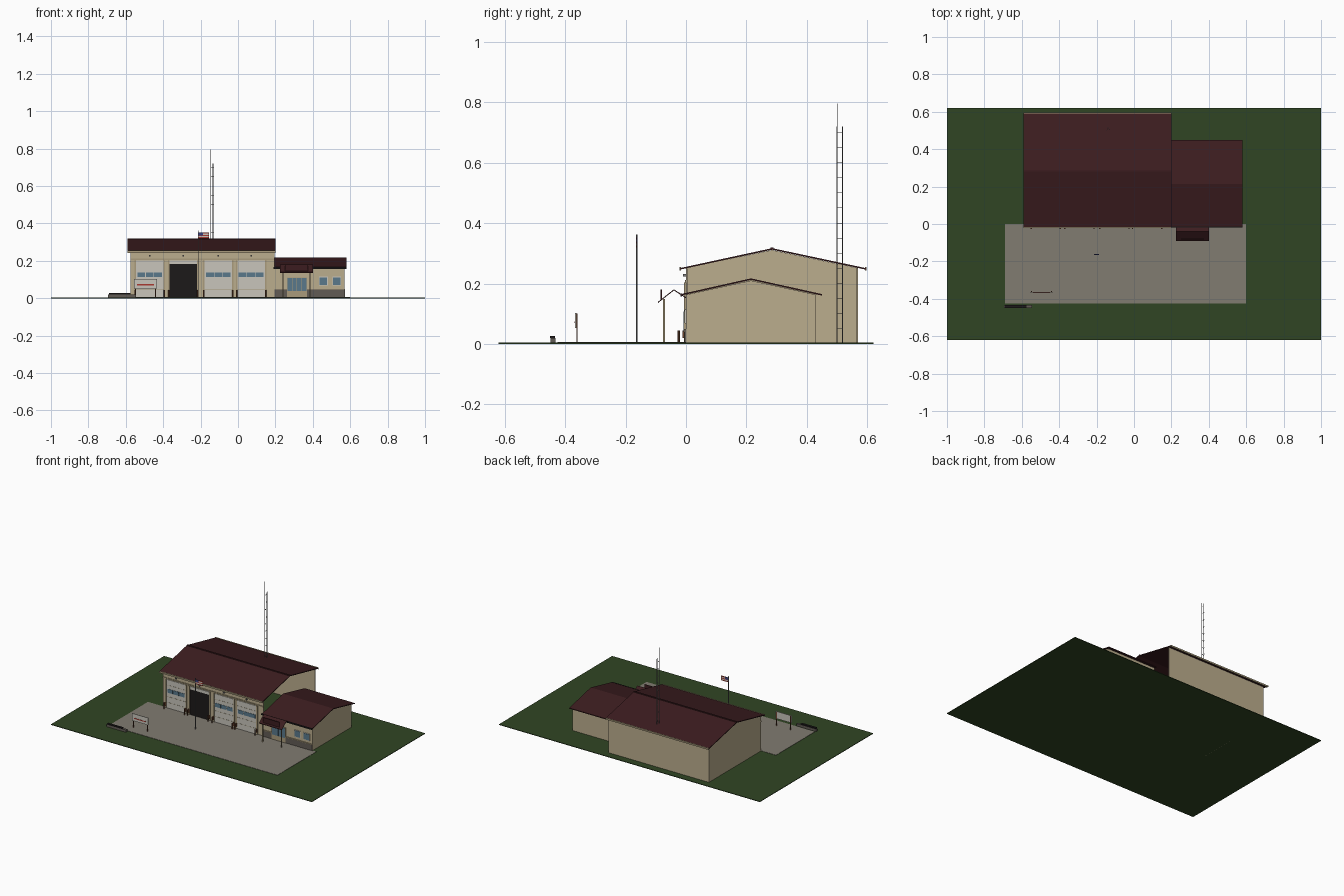
import bpy, bmesh
from mathutils import Vector

if "Cube" in bpy.data.objects:
    bpy.data.objects.remove(bpy.data.objects["Cube"])


def material(name, r, g, b):
    m = bpy.data.materials.new(name)
    m.use_nodes = True
    m.diffuse_color = (r, g, b, 1)
    m.node_tree.nodes["Principled BSDF"].inputs["Base Color"].default_value = (r, g, b, 1)
    return m


GRASS = material("grass", .03, .06, .017)
PAVING = material("paving", .22, .2, .165)
WALL = material("wall", .5, .42, .27)
TRIM = material("trim", .4, .33, .2)
ROOF = material("roof", .045, .012, .014)
DARK = material("dark", .012, .01, .01)
PANEL = material("panel", .58, .56, .5)
GLASS = material("glass", .1, .19, .26)
STONE = material("stone", .12, .105, .09)
METAL = material("metal", .2, .2, .2)
RED = material("red", .4, .04, .03)
BLUE = material("blue", .04, .05, .2)
POST = material("post_brown", .16, .06, .03)


def finish(name, bm, mat):
    bmesh.ops.recalc_face_normals(bm, faces=bm.faces)
    mesh = bpy.data.meshes.new(name)
    bm.to_mesh(mesh)
    bm.free()
    mesh.materials.append(mat)
    obj = bpy.data.objects.new(name, mesh)
    bpy.context.collection.objects.link(obj)
    return obj


def box(name, x, y, z, mat):
    """Box from (low, high) ranges on each axis."""
    bm = bmesh.new()
    bmesh.ops.create_cube(bm, size=1)
    for v in bm.verts:
        v.co = Vector([r[0] if c < 0 else r[1] for c, r in zip(v.co, (x, y, z))])
    return finish(name, bm, mat)


def prism(name, x0, x1, profile, mat):
    """Side profile of (y, z) points extruded along x."""
    bm = bmesh.new()
    face = bm.faces.new([bm.verts.new((x0, y, z)) for y, z in profile])
    ext = bmesh.ops.extrude_face_region(bm, geom=[face])["geom"]
    bmesh.ops.translate(bm, vec=(x1 - x0, 0, 0),
                        verts=[v for v in ext if isinstance(v, bmesh.types.BMVert)])
    return finish(name, bm, mat)


def roof(name, x0, x1, line, thick=.005):
    under = [(y, z - thick) for y, z in reversed(line)]
    return prism(name, x0, x1, line + under, ROOF)


def rod(name, a, b, radius, mat, sides=6):
    a, b = Vector(a), Vector(b)
    bm = bmesh.new()
    bmesh.ops.create_cone(bm, cap_ends=True, segments=sides, radius1=radius,
                          radius2=radius, depth=(b - a).length)
    turn = (b - a).to_track_quat("Z", "Y").to_matrix()
    for v in bm.verts:
        v.co = turn @ v.co + (a + b) / 2
    return finish(name, bm, mat)


# Site
box("lawn", (-1, 1), (-.62, .62), (0, .004), GRASS)
box("forecourt", (-.69, .6), (-.425, 0), (.002, .006), PAVING)

# Main hall: walls on three sides, open towards the annex
box("hall_front_wall", (-.575, .195), (0, .005), (0, .25), WALL)
box("hall_back_wall", (-.575, .195), (.565, .57), (0, .25), WALL)
prism("hall_gable_wall", -.575, -.57,
      [(0, 0), (.57, 0), (.57, .251), (.285, .311), (0, .251)], WALL)
roof("hall_roof", -.59, .2, [(-.02, .251), (.285, .317), (.595, .251)])
box("hall_ridge_cap", (-.59, .2), (.28, .29), (.313, .32), ROOF)
for name, y in (("front", -.022), ("back", .592)):
    box(f"hall_{name}_gutter", (-.59, .2), (y, y + .005), (.243, .254), TRIM)
box("hall_lintel_band", (-.575, .195), (-.004, 0), (.204, .212), TRIM)

# Vehicle bays
bays = [-.472, -.292, -.105, .07]
half = .074
for i, c in enumerate(bays):
    x = (c - half, c + half)
    if i == 1:
        box("open_bay", x, (-.003, 0), (.004, .182), DARK)
        box("raised_door", x, (-.005, 0), (.182, .202), PANEL)
    else:
        box(f"bay_door_{i}", x, (-.004, 0), (.004, .202), PANEL)
        for k in range(1, 5):
            z = .04 * k + .004
            box(f"door_seam_{i}_{k}", x, (-.005, 0), (z, z + .0015), TRIM)
        for k in range(3):
            left = c - .066 + .045 * k
            box(f"door_window_{i}_{k}", (left, left + .042), (-.006, 0), (.113, .139), GLASS)
    for side in (-1, 1):
        edge = c + side * (half + .004)
        box(f"bay_jamb_{i}_{side}", (edge - .004, edge + .004), (-.006, 0), (.004, .204), TRIM)
        rod(f"bollard_{i}_{side}", (edge, -.024, .004), (edge, -.024, .045), .004, POST, 8)
        box(f"door_guard_{i}_{side}", (edge - .004, edge + .004), (-.011, -.005), (.02, .045), POST)
    box(f"bay_lamp_{i}", (c - .004, c + .004), (-.01, 0), (.224, .232), METAL)

# Annex
prism("annex_walls", .195, .57,
      [(0, 0), (.43, 0), (.43, .163), (.215, .21), (0, .163)], WALL)
roof("annex_roof", .195, .58, [(-.017, .165), (.215, .217), (.45, .165)])
box("annex_gutter", (.19, .58), (-.019, -.014), (.157, .167), DARK)
box("annex_stone_base", (.195, .572), (-.005, 0), (.004, .048), STONE)
box("annex_base_cap", (.195, .572), (-.007, 0), (.046, .05), TRIM)
for i, x in enumerate((.437, .507)):
    box(f"window_frame_{i}", (x - .003, x + .043), (-.003, 0), (.067, .115), PANEL)
    box(f"window_glass_{i}", (x, x + .04), (-.005, 0), (.07, .112), GLASS)
box("entrance_frame", (.262, .368), (-.007, 0), (.006, .11), TRIM)
for i in range(4):
    x = .265 + .0255 * i
    box(f"entrance_glass_{i}", (x, x + .0235), (-.009, 0), (.04, .107), GLASS)

# Entrance porch
roof("porch_roof", .225, .4, [(-.092, .14), (-.04, .181), (0, .155)], .004)
box("porch_board", (.25, .375), (-.084, -.08), (.145, .181), ROOF)
for name, x in (("right", .24), ("left", .385)):
    box(f"porch_post_{name}", (x - .003, x + .003), (-.076, -.07), (.004, .148), TRIM)

# Lattice mast
legs = [(-.146, .5), (-.13, .5), (-.138, .518)]
for i, (x, y) in enumerate(legs):
    rod(f"mast_leg_{i}", (x, y, .004), (x, y, .72), .0015, METAL, 4)
for k in range(1, 15):
    z = .05 * k
    for i in range(3):
        a, b = legs[i], legs[(i + 1) % 3]
        rod(f"mast_rung_{k}_{i}", (*a, z), (*b, z), .0008, METAL, 4)
rod("mast_aerial", (*legs[0], .7), (*legs[0], .795), .001, METAL, 4)

# Flagpole
rod("flagpole", (-.212, -.163, .004), (-.212, -.163, .362), .002, METAL, 8)
for i in range(5):
    z = .32 + .0064 * i
    box(f"flag_stripe_{i}", (-.21, -.155), (-.164, -.162), (z, z + .0064), PANEL if i % 2 else RED)
box("flag_corner", (-.21, -.187), (-.165, -.161), (.336, .352), BLUE)

# Roadside board
box("board_panel", (-.557, -.433), (-.367, -.363), (.053, .103), PANEL)
box("board_band", (-.54, -.45), (-.3685, -.367), (.069, .075), RED)
for name, x in (("right", -.548), ("left", -.442)):
    box(f"board_post_{name}", (x - .003, x + .003), (-.363, -.359), (.004, .1), POST)

# Low stone planter
box("planter", (-.695, -.545), (-.448, -.432), (.004, .02), STONE)
box("planter_top", (-.69, -.575), (-.45, -.434), (.02, .027), DARK)
